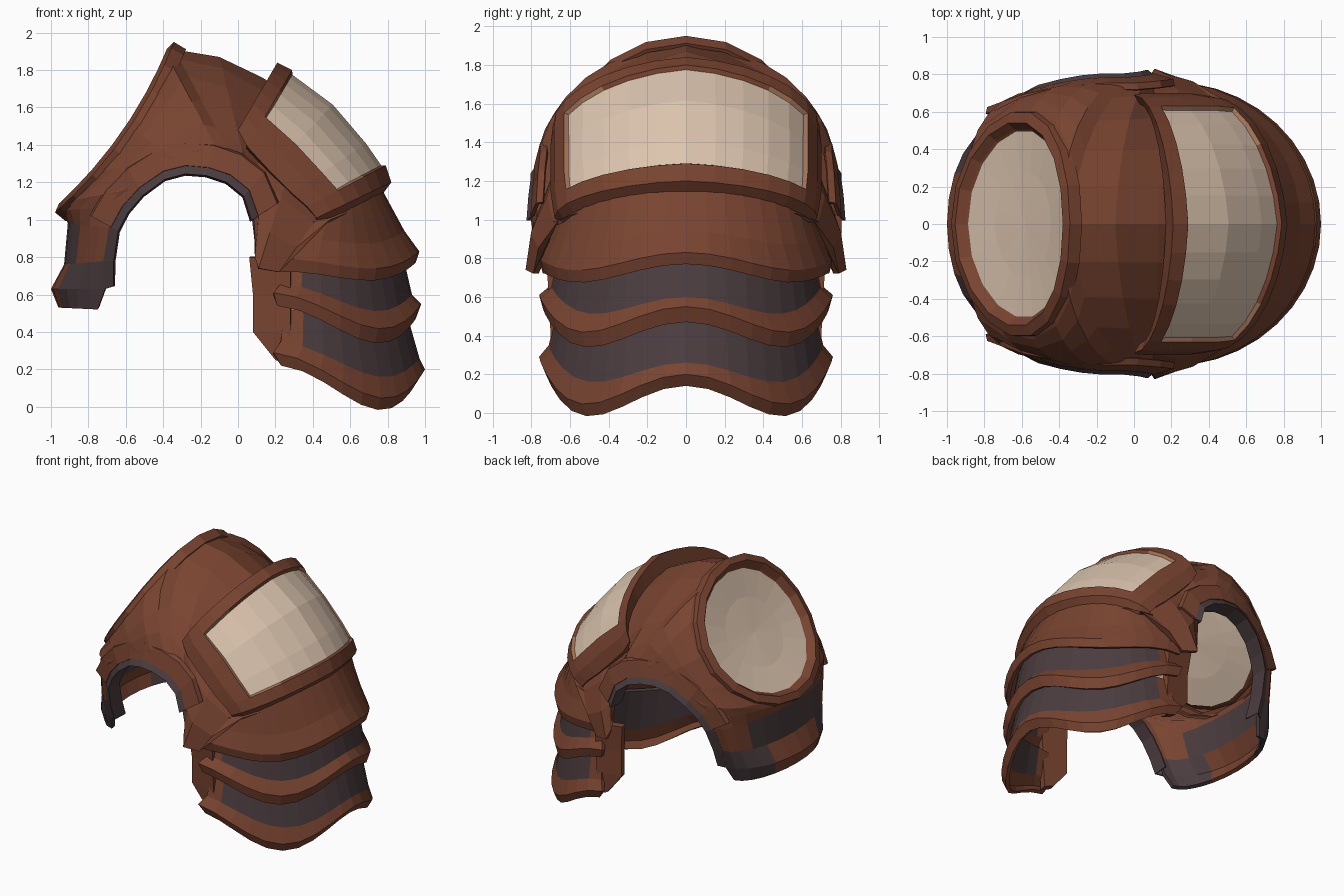
import bpy, bmesh, math
from mathutils import Vector

if "Cube" in bpy.data.objects:
    bpy.data.objects.remove(bpy.data.objects["Cube"], do_unlink=True)


def material(name, rgb):
    m = bpy.data.materials.new(name)
    m.use_nodes = True
    m.diffuse_color = (*rgb, 1)
    m.node_tree.nodes["Principled BSDF"].inputs["Base Color"].default_value = (*rgb, 1)
    return m


MATS = [material("brown leather", (0.19, 0.058, 0.03)),
        material("dark lining", (0.07, 0.046, 0.05)),
        material("pale hide", (0.72, 0.56, 0.43)),
        material("worn tan edge", (0.36, 0.17, 0.095))]
BROWN, DARK, PALE, TAN = range(4)
HEART = Vector((-0.1, 0, 0.75))


def grid(name, rows, paint, thick, mirrored=True, sunk=0):
    """Skin rows of points; paint(i, j) gives the colour of each face."""
    bm = bmesh.new()
    for side in ((1, -1) if mirrored else (1,)):
        vs = [[bm.verts.new((p[0], p[1] * side, p[2])) for p in r] for r in rows]
        for i in range(len(rows) - 1):
            for j in range(len(rows[0]) - 1):
                f = bm.faces.new((vs[i][j], vs[i][j + 1], vs[i + 1][j + 1], vs[i + 1][j]))
                f.material_index = paint(i, j)
    bmesh.ops.remove_doubles(bm, verts=bm.verts, dist=0.002)
    bmesh.ops.recalc_face_normals(bm, faces=bm.faces)
    bm.normal_update()
    if sum(f.normal.dot(f.calc_center_median() - HEART) * f.calc_area() for f in bm.faces) < 0:
        bmesh.ops.reverse_faces(bm, faces=bm.faces)
    if sunk:
        pale = [f for f in bm.faces if f.material_index == PALE]
        ring = bmesh.ops.inset_region(bm, faces=pale, thickness=0.015, depth=-sunk)
        for f in ring["faces"]:
            f.material_index = TAN if abs(f.calc_center_median().y) > 0.45 else BROWN
    me = bpy.data.meshes.new(name)
    bm.to_mesh(me)
    bm.free()
    for m in MATS:
        me.materials.append(m)
    ob = bpy.data.objects.new(name, me)
    bpy.context.collection.objects.link(ob)
    mod = ob.modifiers.new("thickness", "SOLIDIFY")
    mod.thickness = thick
    mod.offset = -1


def arc(spine, edge, n=6, dip=0, full=1):
    """Curve from the spine out to the side edge: full 1 is elliptic, 0 is straight."""
    s, e = Vector(spine), Vector(edge)
    pts = []
    for k in range(n + 1):
        t = k / n * math.pi / 2
        c = full * math.cos(t) + (1 - full) * (1 - math.sin(t))
        pts.append(Vector((e.x + (s.x - e.x) * c, s.y + (e.y - s.y) * math.sin(t),
                           e.z + (s.z - e.z) * c - dip * math.sin(2 * t) ** 2)))
    return pts


def oval(r, deg, off=0):
    """Point on the slanted, saddle-bent neck oval; 180 is its low end."""
    c, s = math.cos(math.radians(deg)), math.sin(math.radians(deg))
    out = off - 0.06 * s * s * r * r
    return Vector((-0.64 + 0.3 * c * r - 0.82 * out, 0.57 * s * r,
                   1.48 + 0.43 * c * r + 0.57 * out))


# Main shell: spine points matched with points along the arch
spines = [(-0.96, 0, 0.53), (-1.0, 0, 0.63), (-0.93, 0, 0.76), (-0.91, 0, 0.98)]
spines += [oval(1, a) for a in (180, 148, 115, 85, 55, 28, 0)]
spines += [(-0.1, 0, 1.87), (0.13, 0, 1.76), (0.38, 0, 1.6), (0.64, 0, 1.32), (0.74, 0, 1.1)]
edges = [(-0.75, 0.48, 0.52), (-0.71, 0.53, 0.63), (-0.71, 0.58, 0.78), (-0.68, 0.64, 0.96),
         (-0.62, 0.67, 1.07), (-0.53, 0.71, 1.17), (-0.4, 0.74, 1.26), (-0.28, 0.76, 1.29),
         (-0.16, 0.77, 1.28), (-0.04, 0.77, 1.24), (0.06, 0.78, 1.16), (0.11, 0.79, 1.02),
         (0.09, 0.8, 0.8), (0.11, 0.83, 0.74), (0.22, 0.79, 0.72), (0.42, 0.68, 0.97)]


def shell_paint(i, j):
    if i < 2:
        return DARK if j > 1 else BROWN
    return DARK if i == 2 and j < 3 else BROWN


grid("main_shell", [arc(s, e, full=1 if i < 6 else 0.84)
                    for i, (s, e) in enumerate(zip(spines, edges))], shell_paint, 0.03)

# Raised band and dark lining that follow the arch
tunnel, out = Vector((-0.3, 0, 0.75)), Vector((0, 1, 0))
lining, band = [], []
for e in edges[1:12]:
    e = Vector(e)
    d = tunnel - e
    d.y = 0
    d.normalize()
    lining.append([e - d * 0.01, e + d * 0.045 + out * 0.035, e + d * 0.055 - out * 0.09])
    band.append([e - d * 0.13 - out * 0.05, e - d * 0.12 - out * 0.015, e + out * 0.015])
grid("arch_lining", lining, lambda i, j: DARK, 0.01)
grid("arch_band", band[2:], lambda i, j: BROWN, 0.02)

# Neck oval: narrow brown rim around a dished pale panel
profile = [(1.07, -0.05), (1.06, 0.025), (0.96, 0.035), (0.9, -0.01), (0.88, -0.02),
           (0.5, -0.055), (0.001, -0.07)]
grid("neck_oval", [[oval(r, a, off) for a in range(0, 361, 20)] for r, off in profile],
     lambda i, j: PALE if i > 3 else BROWN, 0.02, mirrored=False)

# Shoulder pad with a thick rim and sunken pale hide
pad = [((0.17, 0, 1.73), (0.03, 0.64, 1.44)),
       ((0.21, 0, 1.84), (0.0, 0.69, 1.48)), ((0.29, 0, 1.8), (0.05, 0.7, 1.39)),
       ((0.52, 0, 1.63), (0.17, 0.7, 1.26)), ((0.7, 0, 1.42), (0.29, 0.7, 1.14)),
       ((0.79, 0, 1.29), (0.37, 0.69, 1.07)), ((0.82, 0, 1.2), (0.42, 0.68, 1.01)),
       ((0.76, 0, 1.12), (0.42, 0.64, 0.97))]
grid("shoulder_pad", [arc(s, e, 7, full=0.88) for s, e in pad],
     lambda i, j: PALE if 1 < i < 5 and j < 5 else BROWN, 0.06, sunk=0.02)

# Overlapping arm plates, each flaring into a brown rim that dips at the corners
plates = {
    "upper_arm_plate": (0.08, BROWN,
        [((0.76, 0, 1.18), (0.38, 0.64, 1.05)), ((0.89, 0, 0.94), (0.25, 0.71, 0.9)),
         ((0.97, 0, 0.83), (0.18, 0.76, 0.79)), ((0.95, 0, 0.77), (0.2, 0.74, 0.72))]),
    "middle_arm_plate": (0.15, DARK,
        [((0.87, 0, 0.86), (0.25, 0.67, 0.76)), ((0.93, 0, 0.6), (0.23, 0.7, 0.66)),
         ((0.98, 0, 0.55), (0.19, 0.76, 0.61)), ((0.95, 0, 0.47), (0.21, 0.74, 0.54))]),
    "lower_arm_plate": (0.18, DARK,
        [((0.89, 0, 0.54), (0.25, 0.67, 0.52)), ((0.97, 0, 0.26), (0.23, 0.71, 0.35)),
         ((1.0, 0, 0.2), (0.19, 0.76, 0.29)), ((0.96, 0, 0.14), (0.23, 0.73, 0.22))]),
}
for name, (dip, colour, rows) in plates.items():
    grid(name, [arc(s, e, 10, dip * min(1, 0.3 + 0.4 * i)) for i, (s, e) in enumerate(rows)],
         lambda i, j: colour if i == 0 and j < 9 else BROWN, 0.03)

# Side straps that hang behind the plates
strap = [[(0.06, 0.7, 0.8), (0.28, 0.72, 0.78)], [(0.08, 0.68, 0.6), (0.28, 0.71, 0.58)],
         [(0.08, 0.68, 0.4), (0.28, 0.7, 0.4)], [(0.2, 0.68, 0.25), (0.28, 0.69, 0.22)]]
grid("side_straps", strap, lambda i, j: BROWN, 0.05)
